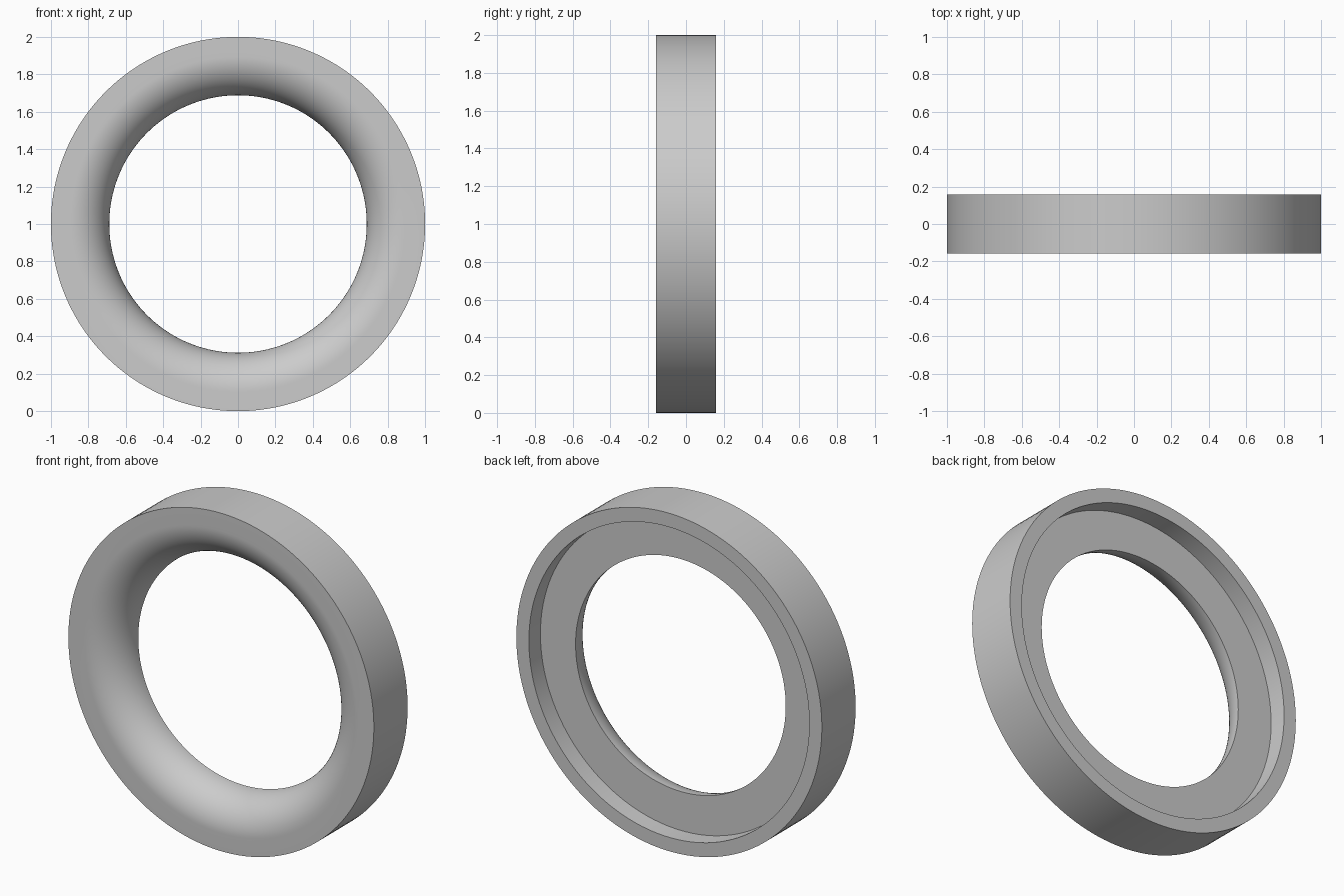
import bpy
import bmesh
import math
from mathutils import Vector

default_cube = bpy.data.objects.get("Cube")
if default_cube:
    bpy.data.objects.remove(default_cube, do_unlink=True)

# Ring dimensions
OUTER, HOLE, RECESS = 1.0, 0.688, 0.918
FRONT, BACK, FLOOR = -0.158, 0.158, 0.05
ROUND = FLOOR - FRONT          # radius of the flared inner surface
SEGMENTS, ARC_STEPS = 160, 24

# Cross-section as (radius, depth): quarter-round throat, then rims and recess
profile = []
for i in range(ARC_STEPS + 1):
    a = math.pi / 2 * i / ARC_STEPS
    profile.append((HOLE + ROUND * (1 - math.cos(a)), FLOOR - ROUND * math.sin(a)))
profile += [(OUTER, FRONT), (OUTER, BACK), (RECESS, BACK), (RECESS, FLOOR)]

# Revolve the closed cross-section about the depth axis
bm = bmesh.new()
verts = [bm.verts.new((r, y, 0)) for r, y in profile]
edges = [bm.edges.new((verts[i - 1], verts[i])) for i in range(len(verts))]
bmesh.ops.spin(bm, geom=verts + edges, cent=Vector(), axis=Vector((0, 1, 0)),
               angle=math.tau, steps=SEGMENTS, use_merge=True)
bmesh.ops.remove_doubles(bm, verts=bm.verts[:], dist=0.0001)
bmesh.ops.recalc_face_normals(bm, faces=bm.faces[:])
bmesh.ops.translate(bm, verts=bm.verts[:], vec=(0, 0, OUTER))

mesh = bpy.data.meshes.new("flared_ring")
bm.to_mesh(mesh)
bm.free()
ring = bpy.data.objects.new("flared_ring", mesh)
bpy.context.collection.objects.link(ring)

# Plain grey material
grey = bpy.data.materials.new("grey")
grey.use_nodes = True
colour = (0.6, 0.6, 0.6, 1)
grey.diffuse_color = colour
grey.node_tree.nodes["Principled BSDF"].inputs["Base Color"].default_value = colour
mesh.materials.append(grey)

# Smooth curves with crisp rims
bpy.ops.object.select_all(action="DESELECT")
ring.select_set(True)
bpy.context.view_layer.objects.active = ring
bpy.ops.object.shade_smooth_by_angle(angle=math.radians(30))
